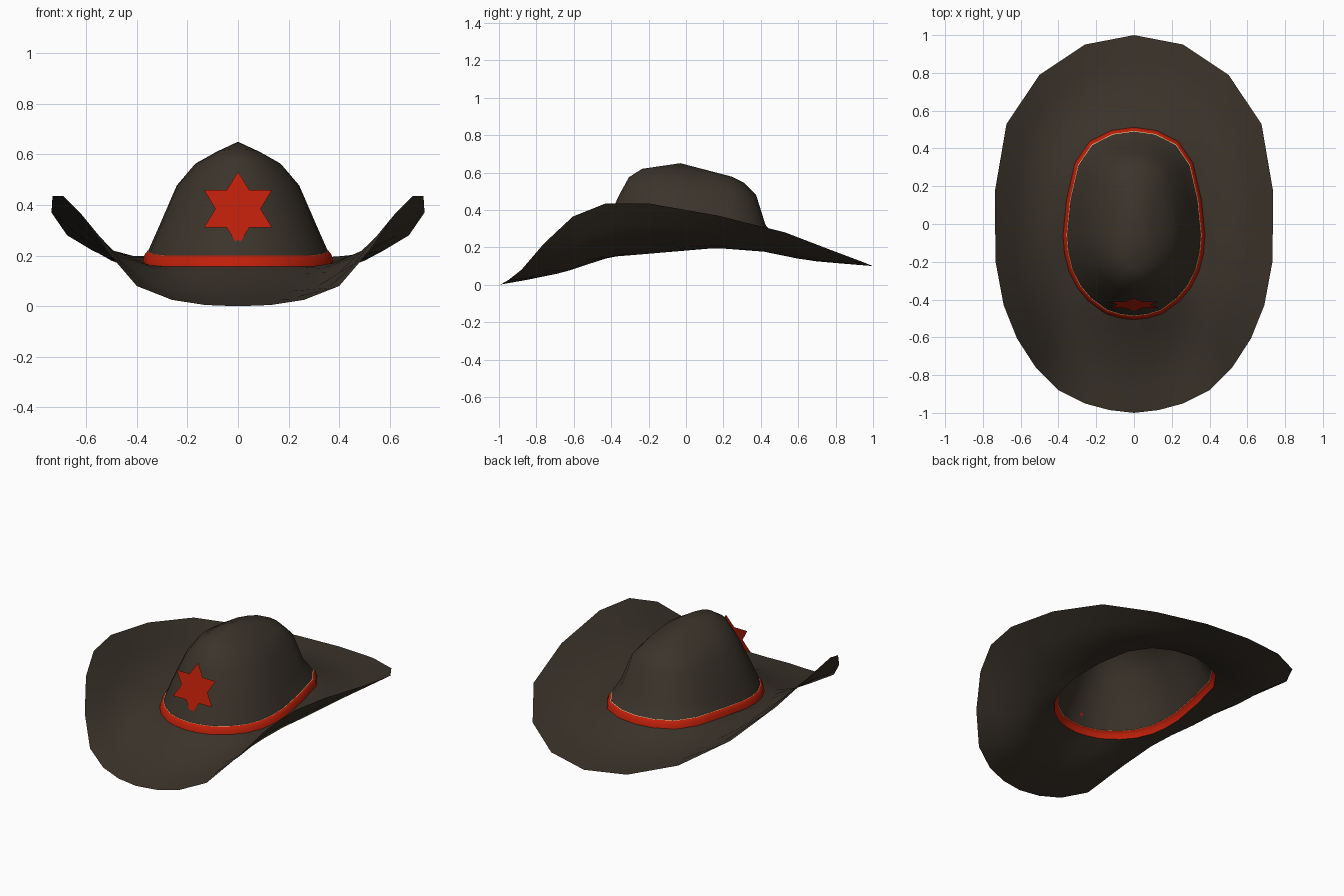
import bpy, bmesh, math
from mathutils import Vector

if "Cube" in bpy.data.objects:
    bpy.data.objects.remove(bpy.data.objects["Cube"])


def material(name, rgb):
    m = bpy.data.materials.new(name)
    m.diffuse_color = (*rgb, 1)
    m.use_nodes = True
    m.node_tree.nodes["Principled BSDF"].inputs["Base Color"].default_value = m.diffuse_color
    return m


BROWN = material("dark brown felt", (0.044, 0.034, 0.024))
RED = material("red", (0.52, 0.014, 0.003))
TAN = material("pale gold", (0.75, 0.55, 0.25))

# Right halves of the outlines, from the back centre round to the front centre
RIM = [(0, 1, .10), (.26, .95, .12), (.5, .79, .18), (.675, .53, .28),
       (.737, .17, .37), (.733, -.2, .435), (.69, -.43, .435), (.62, -.605, .365),
       (.52, -.76, .22), (.4, -.88, .08), (.26, -.95, .025), (.13, -.985, .005), (0, -1, 0)]
BASE = [(0, .512), (.12, .495), (.235, .437), (.312, .325), (.357, .13), (.376, -.06),
        (.368, -.16), (.345, -.25), (.3, -.34), (.24, -.41), (.15, -.475), (.075, -.498), (0, -.507)]


def base_z(y):
    return max(.158, min(.2, .183 + .085 * y))


def mirrored(half):
    return half + [Vector((-p.x, p.y, p.z)) for p in half[-2:0:-1]]


def make_object(name, bm, mats, smooth=True):
    me = bpy.data.meshes.new(name)
    bm.to_mesh(me)
    bm.free()
    for m in mats:
        me.materials.append(m)
    for p in me.polygons:
        p.use_smooth = smooth
    ob = bpy.data.objects.new(name, me)
    bpy.context.collection.objects.link(ob)
    return ob


def loft(name, rings, mats, apex=None, slots=None):
    bm = bmesh.new()
    loops = [[bm.verts.new(p) for p in mirrored(r)] for r in rings]
    n = len(loops[0])
    for k, (a, b) in enumerate(zip(loops, loops[1:])):
        for i in range(n):
            j = (i + 1) % n
            f = bm.faces.new((a[i], b[i], b[j], a[j]))
            f.material_index = slots[k] if slots else 0
    if apex:
        tip = bm.verts.new(apex)
        for i in range(n):
            bm.faces.new((loops[-1][i], tip, loops[-1][(i + 1) % n]))
    return make_object(name, bm, mats)


rim = [Vector(p) for p in RIM]
base = [Vector((x, y, base_z(y))) for x, y in BASE]


# Brim: curled-up sides, sagging a little between rim and crown
def brim_ring(t, sag):
    ring = []
    for b, r in zip(base, rim):
        p = b.lerp(r, t)
        p.z -= sag * (.026 + .036 * abs(r.x) / .735)
        ring.append(p)
    return ring


loft("brim", [brim_ring(t, s) for t, s in
              ((1, 0), (.72, .65), (.45, 1), (.15, .35), (0, 0))], [BROWN])


# Hat band with a thin pale ledge along its top edge
def band_ring(inset, h):
    return [Vector((p.x * (1 - inset / .375), p.y * (1 - inset / .5), p.z + h)) for p in base]


loft("hat_band", [band_ring(0, 0), band_ring(.006, .025), band_ring(.019, .042),
                  band_ring(.022, .043)], [RED, TAN], slots=[0, 0, 1])


# Crown: rings of half width, front y, back y, front z, back z
def crown_ring(w, yf, yb, zf, zb):
    ring = []
    for x, y in BASE:
        t = (y + .507) / 1.019
        ring.append(Vector((x / .376 * w, yf + (yb - yf) * t, zf + (zb - zf) * t)))
    return ring


crown = [band_ring(.022, .043),
         crown_ring(.31, -.43, .425, .32, .32),
         crown_ring(.242, -.36, .375, .475, .48),
         crown_ring(.17, -.305, .31, .575, .545),
         crown_ring(.095, -.235, .245, .62, .578)]
loft("crown", crown, [BROWN], apex=(0, -.03, .65))

# Flat six-pointed star leaning against the front of the crown
bm = bmesh.new()
pts = []
for i in range(12):
    a = math.radians(90 + 30 * i)
    r = .15 if i % 2 == 0 else .087
    x, z = r * math.cos(a) * 1.03, r * math.sin(a) * .98
    pts.append(bm.verts.new((-x, -.427 + .24 * z, .385 + z)))
bm.faces.new(pts[::-1])
make_object("star_badge", bm, [RED], smooth=False)
